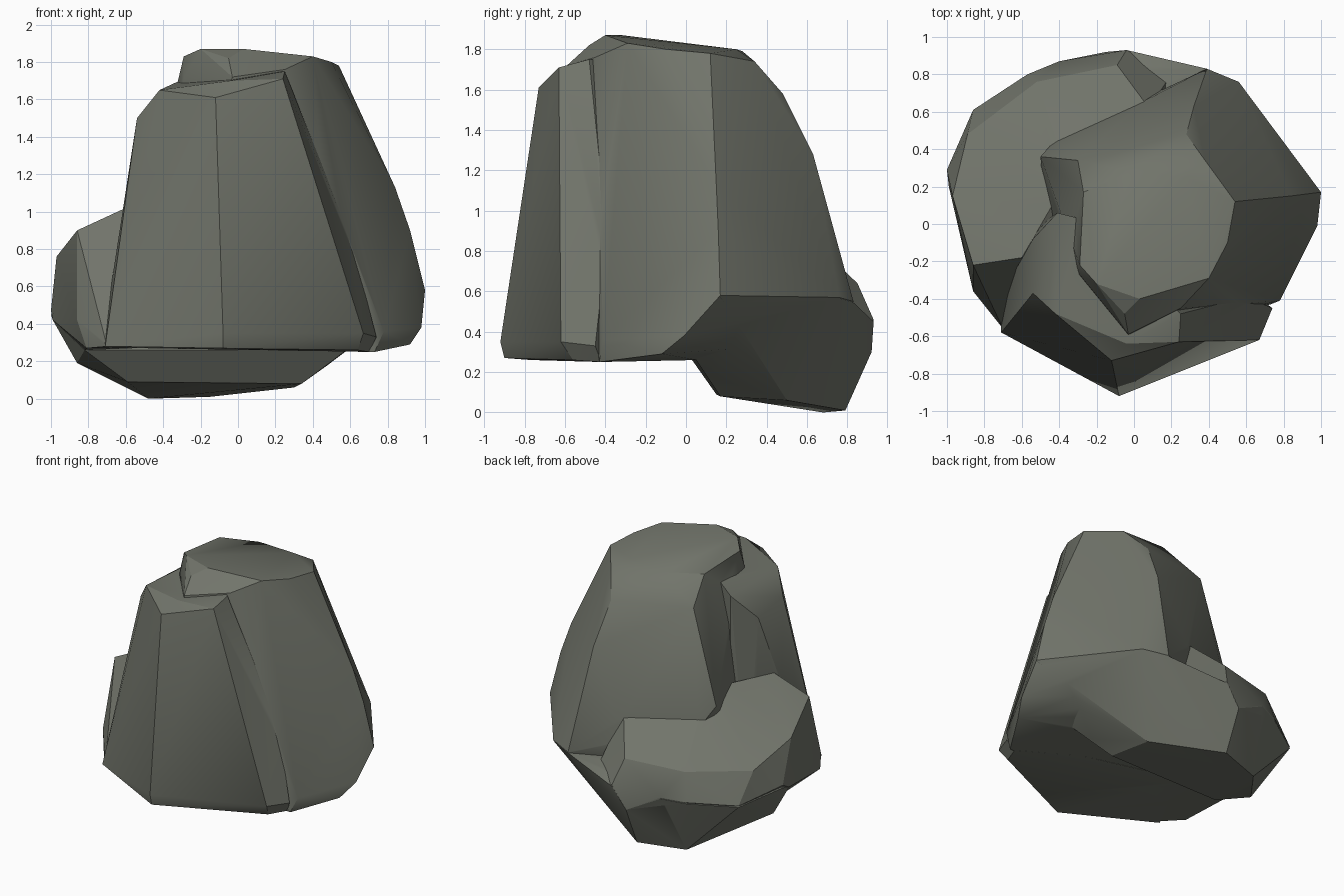
import bpy, bmesh, math

stone = bpy.data.materials.new("grey green stone")
stone.diffuse_color = (0.165, 0.175, 0.145, 1)


def chunk(name, pts):
    """A faceted stone chunk: the convex hull of a few corner points."""
    bm = bmesh.new()
    for p in pts:
        bm.verts.new(p)
    r = bmesh.ops.convex_hull(bm, input=bm.verts[:])
    junk = {v for k in ("geom_interior", "geom_unused") for v in r[k]
            if isinstance(v, bmesh.types.BMVert) and v.is_valid}
    bmesh.ops.delete(bm, geom=list(junk), context='VERTS')
    bmesh.ops.dissolve_limit(bm, angle_limit=math.radians(3),
                             verts=bm.verts[:], edges=bm.edges[:])
    bmesh.ops.triangulate(bm, faces=bm.faces[:])
    bmesh.ops.recalc_face_normals(bm, faces=bm.faces[:])
    me = bpy.data.meshes.new(name)
    bm.to_mesh(me)
    bm.free()
    me.materials.append(stone)
    ob = bpy.data.objects.new(name, me)
    bpy.context.collection.objects.link(ob)
    return ob


# tall central mass with the sloping top
core = chunk("rock", [
    (-.29, -.22, 1.83), (-.29, -.27, 1.71), (-.20, -.32, 1.87), (.03, -.40, 1.87),
    (-.05, -.48, 1.82), (-.03, -.59, 1.72),
    (.25, -.45, 1.76), (.40, -.29, 1.83), (.50, -.10, 1.80), (.54, .12, 1.78),
    (.28, .25, 1.80), (-.02, .28, 1.79), (-.27, .17, 1.80), (.38, .34, 1.74),
    (-.30, .34, 1.62), (.28, .48, 1.58), (.32, .63, 1.28), (.36, .73, .92),
    (-.50, .36, .95), (-.40, .08, .95), (-.42, .45, .8), (.10, .68, .8),
    (.84, .15, 1.13), (.92, .16, .90), (1.0, .17, .58), (.98, -.01, .38),
    (.92, -.12, .29), (.78, -.41, .36), (.73, -.43, .25), (.60, -.38, .87),
    (.56, .76, .57), (.39, .83, .55), (.25, .70, .35), (.55, .06, .26),
    (-.45, -.30, .27), (-.35, .30, .27)])

# slab leaning on the front
slab = chunk("front_slab", [
    (-.41, .06, 1.63), (-.29, .03, 1.71), (-.42, -.48, 1.65), (-.12, -.73, 1.61),
    (-.04, -.64, 1.70), (.24, -.63, 1.71), (.25, -.48, 1.75), (-.54, -.37, 1.50),
    (-.54, -.08, 1.45), (-.62, -.21, 1.02), (-.63, -.36, .95), (-.13, -.80, .96),
    (.53, -.60, .87), (.60, -.39, .87), (.67, -.62, .35), (.74, -.45, .33),
    (.16, -.82, .36), (-.08, -.92, .35), (-.08, -.90, .27), (.16, -.77, .26),
    (.64, -.56, .26), (.70, -.42, .25), (-.71, -.58, .28), (-.71, -.38, .4),
    (-.40, .05, .9), (-.5, 0, .27), (.3, -.2, .26)])

# low boulder at the back left
boulder = chunk("back_boulder", [
    (-.60, -.18, 1.02), (-.86, -.22, .90), (-.86, -.24, .52), (-.97, .15, .76),
    (-.89, .48, .62), (-.52, .76, .62), (-.09, .85, .64), (.08, .62, .86),
    (-.35, .25, 1.0), (-1.0, .29, .47), (-.99, .20, .42), (-.86, .61, .40),
    (-.57, .80, .42), (-.40, .87, .44), (-.04, .93, .46), (-.15, .92, .30),
    (-.86, -.36, .42), (-.81, -.42, .27), (-.70, -.56, .28), (-.82, .05, .26),
    (-.55, .30, .27), (.20, .80, .42), (.2, .3, .3), (-.3, -.2, .28)])

# foot under the boulder, sweeping up to the right flank
foot = chunk("underside", [
    (.34, .17, .08), (.30, .50, .06), (-.15, .79, .01), (-.48, .68, 0),
    (-.59, .15, .09), (-.86, .20, .19), (-.82, .03, .26), (.48, .12, .18),
    (.58, .05, .26), (1.0, .17, .575), (.56, .76, .565), (.39, .83, .545),
    (-.04, .93, .45), (-.15, .92, .30), (-.40, .87, .43), (-.57, .80, .41),
    (-.86, .61, .39), (-1.0, .29, .45), (-.99, .20, .42), (-.2, .2, .5)])

# fuse everything into one stone
bpy.context.view_layer.objects.active = core
for part in (slab, boulder, foot):
    m = core.modifiers.new("fuse", 'BOOLEAN')
    m.operation = 'UNION'
    m.solver = 'EXACT'
    m.object = part
    bpy.ops.object.modifier_apply(modifier=m.name)
    bpy.data.objects.remove(part)
bpy.ops.object.select_all(action='DESELECT')
core.select_set(True)
bpy.ops.object.shade_smooth_by_angle(angle=math.radians(25))
